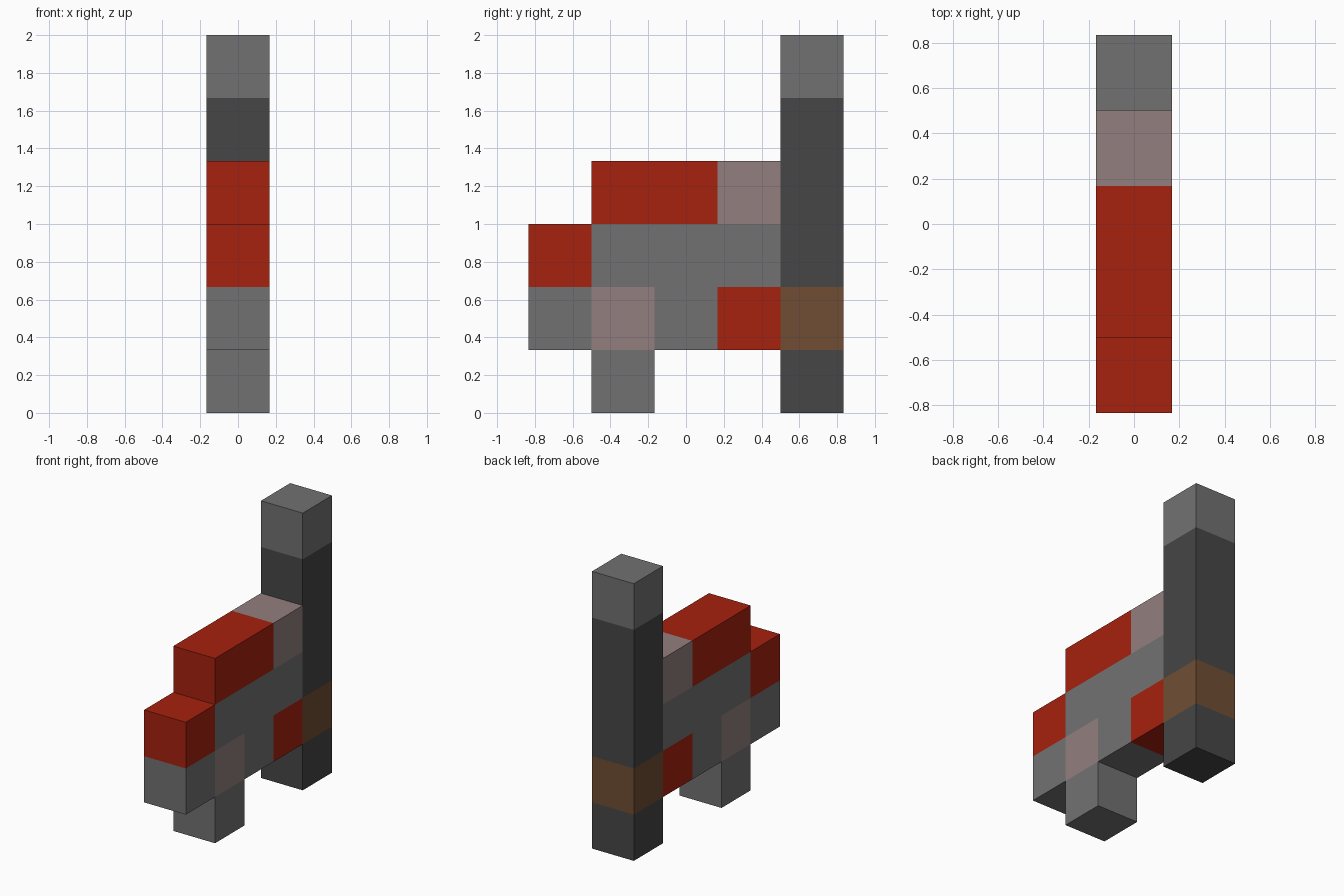
import bpy
import bmesh
from mathutils import Vector

cube = bpy.data.objects.get("Cube")
if cube:
    bpy.data.objects.remove(cube, do_unlink=True)

S = 1 / 3            # block size
Y0 = -2.5 * S        # front edge of the first column


def material(name, rgb):
    m = bpy.data.materials.new(name)
    m.use_nodes = True
    m.diffuse_color = (*rgb, 1)
    m.node_tree.nodes["Principled BSDF"].inputs["Base Color"].default_value = (*rgb, 1)
    return m


MATS = {
    "g": material("mid grey", (0.171, 0.167, 0.168)),
    "d": material("dark grey", (0.061, 0.061, 0.061)),
    "r": material("red", (0.381, 0.0152, 0.0044)),
    "p": material("dusty pink", (0.29, 0.212, 0.209)),
    "b": material("brown", (0.162, 0.076, 0.034)),
}

# Each part: first column, first row, then its block colours from the bottom row up
PARTS = {
    "front_nose": (0, 1, ["g", "r"]),
    "front_foot": (1, 0, ["g"]),
    "main_body": (1, 1, ["pgr", "ggg", "rrp"]),
    "rear_post": (4, 0, ["d", "b", "d", "d", "d", "g"]),
}


def cells(part):
    col, row, rows = PARTS[part]
    return {(col + i, row + j): c for j, line in enumerate(rows) for i, c in enumerate(line)}


FILLED = set().union(*(cells(p) for p in PARTS))


def build(part):
    blocks = cells(part)
    keys = sorted(set(blocks.values()))
    bm = bmesh.new()
    for (col, row), colour in blocks.items():
        centre = Vector((0, Y0 + (col + 0.5) * S, (row + 0.5) * S))
        made = bmesh.ops.create_cube(bm, size=S)
        bmesh.ops.translate(bm, verts=made["verts"], vec=centre)
        faces = {f for v in made["verts"] for f in v.link_faces}
        hidden = []
        for f in faces:
            f.material_index = keys.index(colour)
            f.normal_update()
            # Drop walls buried against a neighbouring block
            if (col + round(f.normal.y), row + round(f.normal.z)) in FILLED and abs(f.normal.x) < 0.5:
                hidden.append(f)
        bmesh.ops.delete(bm, geom=hidden, context="FACES")
    bmesh.ops.remove_doubles(bm, verts=bm.verts, dist=0.001)
    mesh = bpy.data.meshes.new(part)
    bm.to_mesh(mesh)
    bm.free()
    for k in keys:
        mesh.materials.append(MATS[k])
    bpy.context.collection.objects.link(bpy.data.objects.new(part, mesh))


for part in PARTS:
    build(part)
